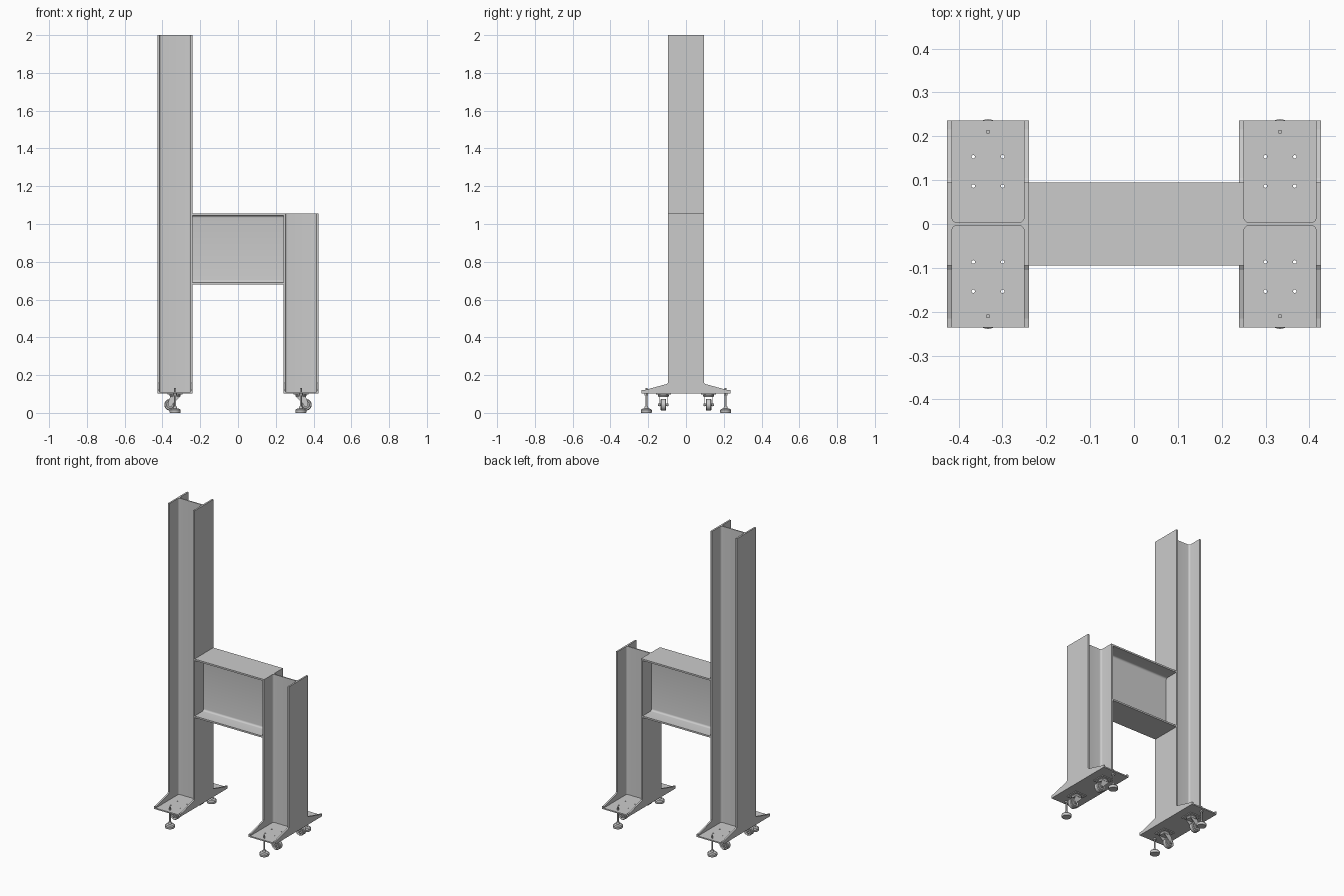
import bpy, bmesh, math
from mathutils import Matrix, Vector

if "Cube" in bpy.data.objects:
    bpy.data.objects.remove(bpy.data.objects["Cube"], do_unlink=True)

steel = bpy.data.materials.new("grey steel")
steel.use_nodes = True
GREY = (0.6, 0.6, 0.6, 1)
steel.diffuse_color = GREY
steel.node_tree.nodes["Principled BSDF"].inputs["Base Color"].default_value = GREY

POST_X, HALF, DEPTH = 0.333, 0.093, 0.095   # post centre, half width, half depth
FLANGE, WEB, FILLET = 0.0105, 0.0035, 0.012
BASE_Z, BASE_Y = 0.103, 0.236
CASTER_Y, FOOT_Y = 0.12, 0.21


def finish(name, bm, smooth=False):
    bmesh.ops.recalc_face_normals(bm, faces=bm.faces)
    mesh = bpy.data.meshes.new(name)
    bm.to_mesh(mesh)
    bm.free()
    mesh.materials.append(steel)
    obj = bpy.data.objects.new(name, mesh)
    bpy.context.collection.objects.link(obj)
    if smooth:
        bpy.ops.object.select_all(action='DESELECT')
        obj.select_set(True)
        bpy.context.view_layer.objects.active = obj
        bpy.ops.object.shade_smooth_by_angle(angle=math.radians(35))
    return obj


def prism(name, points, start, end, matrix=Matrix(), smooth=False):
    """Extrude a flat outline along local z, then place it."""
    bm = bmesh.new()
    face = bm.faces.new([bm.verts.new((x, y, start)) for x, y in points])
    new = bmesh.ops.extrude_face_region(bm, geom=[face])["geom"]
    bmesh.ops.translate(bm, vec=(0, 0, end - start),
                        verts=[v for v in new if isinstance(v, bmesh.types.BMVert)])
    bm.transform(matrix)
    return finish(name, bm, smooth)


def box(name, center, size):
    bm = bmesh.new()
    bmesh.ops.create_cube(bm, size=1)
    bm.transform(Matrix.Translation(center) @ Matrix.Diagonal((*size, 1)))
    return finish(name, bm)


def lathe(name, profile, origin, axis=(0, 0, 1), steps=24):
    """Spin (radius, height) pairs about an axis through origin."""
    bm = bmesh.new()
    verts = [bm.verts.new((r, 0, h)) for r, h in profile]
    edges = [bm.edges.new(pair) for pair in zip(verts, verts[1:])]
    bmesh.ops.spin(bm, geom=verts + edges, axis=(0, 0, 1), cent=(0, 0, 0),
                   angle=math.tau, steps=steps)
    bmesh.ops.remove_doubles(bm, verts=bm.verts, dist=1e-5)
    turn = Vector(axis).to_track_quat('Z', 'Y').to_matrix().to_4x4()
    bm.transform(Matrix.Translation(origin) @ turn)
    return finish(name, bm, True)


def rod(name, radius, low, high, x, y, steps=16):
    return lathe(name, [(0, low), (radius, low), (radius, high), (0, high)], (x, y, 0), steps=steps)


def beam_outline(half):
    """Rolled beam section with rounded inner corners, web along x."""
    quarter = [(half, 0), (half, DEPTH), (half - FLANGE, DEPTH)]
    cx, cy = half - FLANGE - FILLET, WEB + FILLET
    for i in range(6):
        a = math.radians(-18 * i)
        quarter.append((cx + FILLET * math.cos(a), cy + FILLET * math.sin(a)))
    quarter = quarter[1:]
    left = [(-x, y) for x, y in reversed(quarter)]
    upper = quarter + left
    return upper + [(-x, -y) for x, y in upper]


# posts and cross beam
prism("tall_post", beam_outline(HALF), BASE_Z, 2, Matrix.Translation((-POST_X, 0, 0)), True)
prism("short_post", beam_outline(HALF), BASE_Z, 1.055, Matrix.Translation((POST_X, 0, 0)), True)
SPAN = POST_X - HALF
along_x = Matrix(((0, 0, 1, 0), (0, 1, 0, 0), (1, 0, 0, 0.868), (0, 0, 0, 1)))
prism("cross_beam", beam_outline(0.187), -SPAN, SPAN, along_x, True)

for sx, side in ((-1, "right"), (1, "left")):
    px = sx * POST_X
    # base plate with drilled caster holes
    plate = box("base_plate_" + side, (px, 0, BASE_Z + 0.004), (2 * HALF, 2 * BASE_Y, 0.008))
    drilled = [plate]
    bolts = bmesh.new()

    for sy, end in ((-1, "front"), (1, "back")):
        tag = side + "_" + end
        cy, fy = sy * CASTER_Y, sy * FOOT_Y
        for dx in (-0.0335, 0.0335):
            for dy in (-0.0335, 0.0335):
                bmesh.ops.create_cone(bolts, cap_ends=True, segments=12, radius1=0.004,
                                      radius2=0.004, depth=0.06,
                                      matrix=Matrix.Translation((px + dx, cy + dy, BASE_Z)))

        # tapered gussets continuing the post flanges
        outline = [(sy * DEPTH, BASE_Z), (sy * BASE_Y, BASE_Z), (sy * BASE_Y, 0.12),
                   (sy * 0.215, 0.122), (sy * 0.105, 0.152), (sy * DEPTH, 0.158)]
        for s, label in ((-1, "a"), (1, "b")):
            edge = px + s * HALF
            yz = Matrix(((0, 0, 1, edge), (1, 0, 0, 0), (0, 1, 0, 0), (0, 0, 0, 1)))
            prism("gusset_" + tag + "_" + label, outline, -s * FLANGE, 0, yz)

        # levelling foot
        lathe("foot_pad_" + tag, [(0, 0), (0.027, 0), (0.029, 0.004), (0.029, 0.015),
                                  (0.024, 0.021), (0.011, 0.024), (0.009, 0.034), (0, 0.034)],
              (px, fy, 0))
        rod("foot_spindle_" + tag, 0.005, 0.03, 0.132, px, fy)
        rod("foot_nut_" + tag, 0.010, 0.093, BASE_Z, px, fy, 6)

        # swivel caster
        drilled.append(box("caster_plate_" + tag, (px, cy, 0.1005), (0.08, 0.08, 0.005)))
        lathe("caster_swivel_" + tag, [(0, 0.098), (0.028, 0.098), (0.03, 0.092),
                                       (0.026, 0.084), (0, 0.084)], (px, cy, 0))
        wx, wz = px + sx * 0.026, 0.043
        arm = [(px - sx * 0.026, 0.086), (px + sx * 0.026, 0.086), (wx + sx * 0.013, 0.05),
               (wx + sx * 0.008, 0.033), (wx - sx * 0.008, 0.033), (wx - sx * 0.016, 0.05)]
        xz = Matrix(((1, 0, 0, 0), (0, 0, 1, cy), (0, 1, 0, 0), (0, 0, 0, 1)))
        for s, label in ((-1, "a"), (1, "b")):
            prism("caster_fork_" + tag + "_" + label, arm, s * 0.019, s * 0.023, xz)
        lathe("caster_wheel_" + tag, [(0, -0.015), (0.018, -0.015), (0.02, -0.013), (0.027, -0.015),
                                      (0.031, -0.011), (0.031, 0.011), (0.027, 0.015),
                                      (0.02, 0.013), (0.018, 0.015), (0, 0.015)],
              (wx, cy, wz), (0, 1, 0))
        lathe("caster_axle_" + tag, [(0, -0.027), (0.006, -0.027), (0.006, 0.027), (0, 0.027)],
              (wx, cy, wz), (0, 1, 0), 12)

    cutter = finish("bolt_hole_cutter_" + side, bolts)
    cutter.hide_render = True
    cutter.hide_viewport = True
    for obj in drilled:
        mod = obj.modifiers.new("bolt_holes", 'BOOLEAN')
        mod.operation = 'DIFFERENCE'
        mod.solver = 'EXACT'
        mod.object = cutter
